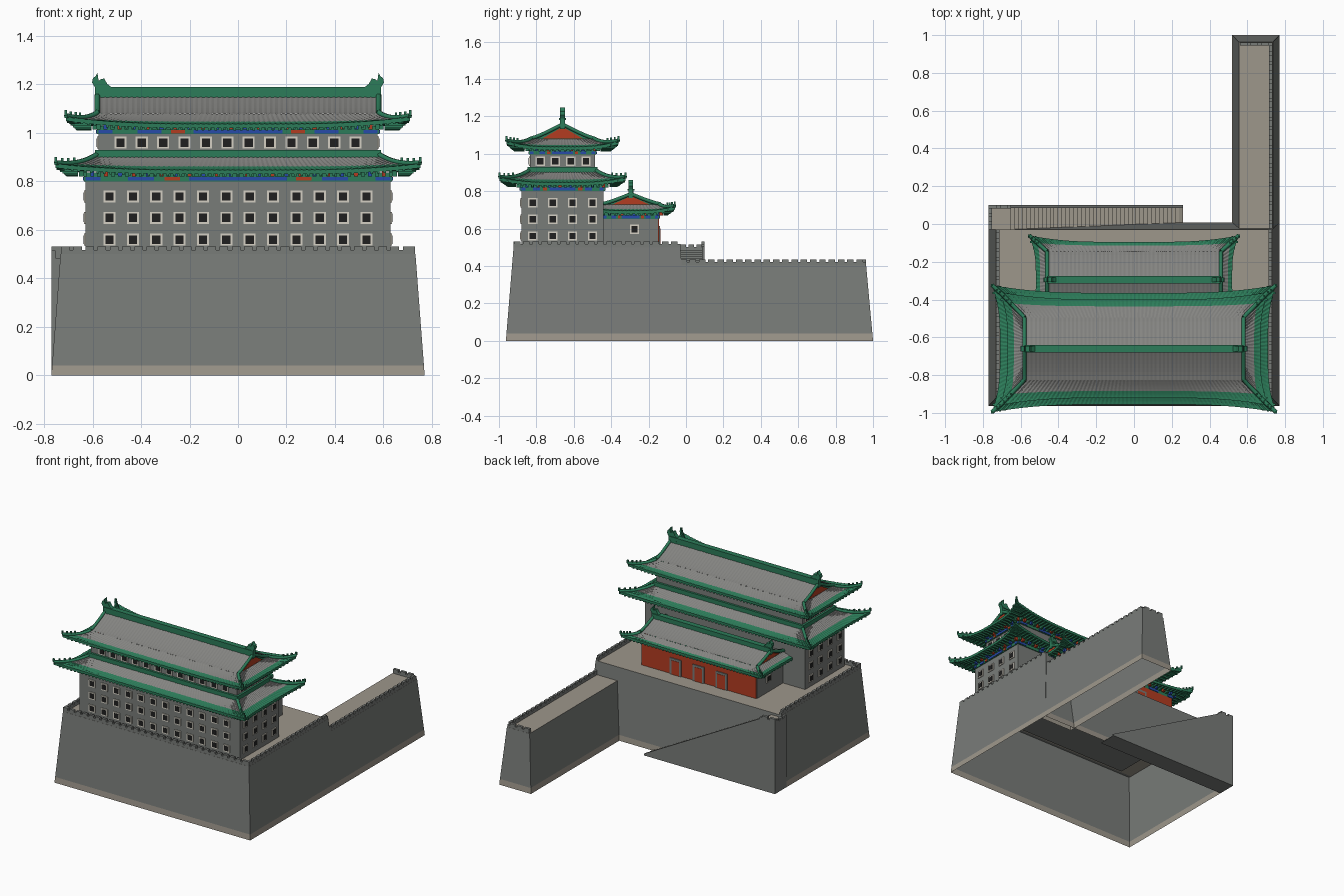
import bpy, bmesh

cube = bpy.data.objects.get("Cube")
if cube:
    bpy.data.objects.remove(cube, do_unlink=True)


def material(name, rgb):
    m = bpy.data.materials.new(name)
    m.use_nodes = True
    m.diffuse_color = (*rgb, 1)
    m.node_tree.nodes["Principled BSDF"].inputs["Base Color"].default_value = (*rgb, 1)
    return m


MATS = [material(n, c) for n, c in (
    ("brick_grey", (.19, .2, .19)), ("stone_beige", (.34, .31, .26)),
    ("glazed_green", (.025, .2, .1)), ("tile_grey", (.23, .23, .22)),
    ("painted_red", (.45, .045, .015)), ("painted_blue", (.02, .07, .4)),
    ("frame_white", (.66, .63, .55)), ("opening_black", (.014, .014, .014)))]
BRICK, STONE, GREEN, TILE, RED, BLUE, WHITE, BLACK = range(8)
CY = -.66       # centre line of the tower
AY = -.295      # centre line of the rear hall


def build(name, verts, faces, ids, rule=None):
    """Mesh object with a material per face, or by a rule on the faces."""
    me = bpy.data.meshes.new(name)
    me.from_pydata(verts, [], faces)
    for m in MATS:
        me.materials.append(m)
    bm = bmesh.new()
    bm.from_mesh(me)
    bm.faces.ensure_lookup_table()
    for f, i in zip(bm.faces, ids):
        f.material_index = i
    bmesh.ops.recalc_face_normals(bm, faces=bm.faces[:])
    bm.normal_update()
    if rule:
        for f in bm.faces:
            f.material_index = rule(f)
    bm.to_mesh(me)
    bm.free()
    ob = bpy.data.objects.new(name, me)
    bpy.context.collection.objects.link(ob)
    return ob


def boxes(name, items):
    """Many boxes (x0, x1, y0, y1, z0, z1, material) in one object."""
    v, f, ids = [], [], []
    for x0, x1, y0, y1, z0, z1, m in items:
        n = len(v)
        v += [(x, y, z) for z in (z0, z1) for x, y in ((x0, y0), (x1, y0), (x1, y1), (x0, y1))]
        f += [(n, n + 1, n + 2, n + 3), (n + 4, n + 5, n + 6, n + 7)]
        f += [(n + i, n + (i + 1) % 4, n + 4 + (i + 1) % 4, n + 4 + i) for i in range(4)]
        ids += [m] * 6
    return build(name, v, f, ids)


def prism(name, pts, axis, lo, hi, mat, rule=None):
    """Extrude a profile in xz along y, or in yz along x."""
    n = len(pts)
    v = [(d, p, q) if axis == "x" else (p, d, q) for d in (lo, hi) for p, q in pts]
    f = [tuple(range(n)), tuple(range(n, 2 * n))]
    f += [(i, (i + 1) % n, n + (i + 1) % n, n + i) for i in range(n)]
    return build(name, v, f, [mat] * len(f), rule)


def tube(name, pts, radius):
    cu = bpy.data.curves.new(name, "CURVE")
    cu.dimensions = "3D"
    cu.bevel_depth, cu.bevel_resolution, cu.use_fill_caps = radius, 1, True
    sp = cu.splines.new("POLY")
    sp.points.add(len(pts) - 1)
    for p, co in zip(sp.points, pts):
        p.co = (*co, 1)
    cu.materials.append(MATS[GREEN])
    bpy.context.collection.objects.link(bpy.data.objects.new(name, cu))


def battered_wall(name, low, high, top):
    """Open-bottomed sloping wall with a stone plinth and a paved top."""
    v = []
    for z in (0, .04, top):
        k = z / top
        x0, x1, y0, y1 = (a + (b - a) * k for a, b in zip(low, high))
        v += [(x0, y0, z), (x1, y0, z), (x1, y1, z), (x0, y1, z)]
    f = [(r + i, r + (i + 1) % 4, r + 4 + (i + 1) % 4, r + 4 + i) for r in (0, 4) for i in range(4)]
    f.append((8, 9, 10, 11))
    return build(name, v, f, [STONE] * 4 + [BRICK] * 4 + [STONE])


def parapet(name, axis, at, lo, hi, z):
    """Low wall with merlons, running along x or y."""
    runs = [(lo, hi, z, z + .017)]
    n = round((hi - lo) / .05)
    step = (hi - lo) / n
    runs += [(lo + i * step, lo + (i + .7) * step, z + .016, z + .031) for i in range(n)]
    boxes(name, [(a, b, at - .009, at + .009, c, d, BRICK) if axis == "x" else
                 (at - .009, at + .009, a, b, c, d, BRICK) for a, b, c, d in runs])


def window_items(axis, face, out, centres, heights, w=.025):
    """Pale frames and dark panes as thin plates on a wall."""
    items = []
    for c in centres:
        for z in heights:
            for r, d, m in ((w, .006, WHITE), (w * .68, .008, BLACK)):
                e0, e1 = sorted((face - out * .001, face + out * d))
                span = (c - r, c + r)
                items.append((*span, e0, e1, z - r, z + r, m) if axis == "x" else
                             (e0, e1, *span, z - r, z + r, m))
    return items


def spread(lo, hi, n):
    return [lo + (hi - lo) * i / (n - 1) for i in range(n)]


def painted_band(name, cy, a, b, z0, z1):
    """Painted beam with coloured panels below a row of brackets."""
    zm = (z0 + z1) / 2
    items = [(-a - .006, a + .006, cy - b - .006, cy + b + .006, z0, z1, GREEN)]
    panels = ((-1, -.9, BLUE), (-.72, -.55, BLUE), (-.48, -.38, RED), (-.32, .32, BLUE),
              (.38, .48, RED), (.55, .72, BLUE), (.9, 1, BLUE))
    for s in (-1, 1):
        for p, q, m in panels:
            e = sorted((cy + s * b, cy + s * (b + .01)))
            items.append((p * a, q * a, *e, z0 + .003, zm, m))
            e = sorted((s * a, s * (a + .01)))
            items.append((*e, cy + p * b, cy + q * b, z0 + .003, zm, m))
        colours = (GREEN, BLUE, GREEN, RED)
        for i, x in enumerate(spread(-a, a, round(a / .014))):
            e = sorted((cy + s * b, cy + s * (b + .026)))
            items.append((x - .008, x + .008, *e, zm + .002, z1 + .006, colours[i % 4]))
        for i, y in enumerate(spread(cy - b, cy + b, round(b / .014))):
            e = sorted((s * a, s * (a + .026)))
            items.append((*e, y - .008, y + .008, zm + .002, z1 + .006, colours[i % 4]))
    boxes(name, items)


def skirt_roof(name, cy, top, eave, flare, lift, wall, rows=8, pitch=.011):
    """Four-sided concave roof with ribbed tiles and upswept corners."""
    (a0, b0, z0), (a1, b1, z1) = top, eave
    rings = []
    for i in range(rows + 1):
        t = i / rows
        rings.append((a0 + (a1 - a0) * t, b0 + (b1 - b0) * t,
                      z1 + (z0 - z1) * (1 - t) ** 1.5, t * t, .0025))
    rings += [(a1, b1, z1 - .016, 1, 0), (*wall, z1 - .004, 0, 0)]
    nx, ny = 2 * round(a1 / pitch), 2 * round(b1 / pitch)
    v, f, ids = [], [], []
    for a, b, z, k, rib in rings:
        for side, n in enumerate((nx, ny, nx, ny)):
            for j in range(n):
                s = -1 + 2 * j / n
                g = k * abs(s) ** 4
                x, y = a + flare * g, b + flare * g
                p = ((s * x, -y), (x, s * y), (-s * x, y), (-x, -s * y))[side]
                v.append((p[0], p[1] + cy, z + lift * g + rib * (j % 2)))
    n = 2 * (nx + ny)
    for r in range(len(rings) - 1):
        for j in range(n):
            k = (j + 1) % n
            f.append((r * n + j, r * n + k, r * n + n + k, r * n + n + j))
            ids.append(TILE if r / rows < .6 else GREEN)
    build(name, v, f, ids)
    # Rafter ends
    items = []
    for s in (-1, 1):
        for u in spread(-1, 1, round(a1 / .013)):
            g = u ** 4
            e = sorted((cy + s * (wall[1] + .03), cy + s * (b1 + flare * g - .004)))
            x, z = u * a1, z1 + lift * g - .025
            items.append((x - .005, x + .005, *e, z, z + .01, GREEN))
        for u in spread(-1, 1, round(b1 / .013)):
            g = u ** 4
            e = sorted((s * (wall[0] + .03), s * (a1 + flare * g - .004)))
            y, z = cy + u * b1, z1 + lift * g - .025
            items.append((*e, y - .005, y + .005, z, z + .01, GREEN))
    # Hip ridges with small roof figures
    for sx in (-1, 1):
        for sy in (-1, 1):
            path = [(sx * (a + flare * k), cy + sy * (b + flare * k), z + lift * k + .006)
                    for a, b, z, k, _ in rings[:rows + 1]]
            tube(name + "_hip_ridge", path, .011)
            for x, y, z in path[rows - 3:]:
                items.append((x - .005, x + .005, y - .005, y + .005, z, z + .022, GREEN))
    boxes(name + "_rafters_and_figures", items)


def gable_roof(name, cy, a, b, z0, zr, scale=1, rows=8, pitch=.011):
    """Ribbed upper slopes, gable ends, ridge beam and ridge-end ornaments."""
    prof = [(b * i / rows, z0 + (zr - z0) * (1 - abs(i) / rows) ** 1.2) for i in range(-rows, rows + 1)]
    n = 2 * round(a / pitch)
    v = [(-a + 2 * a * j / n, cy + y, z + .0025 * (j % 2)) for y, z in prof for j in range(n + 1)]
    f = [(r * (n + 1) + j, r * (n + 1) + j + 1, (r + 1) * (n + 1) + j + 1, (r + 1) * (n + 1) + j)
         for r in range(2 * rows) for j in range(n)]
    build(name + "_slopes", v, f, [TILE] * len(f))
    h = zr - z0
    for s in (-1, 1):
        lo, hi = sorted((s * (a - .02), s * (a - .006)))
        prism(name + "_gable", [(cy + y, z) for y, z in prof], "x", lo, hi, GREEN)
        lo, hi = sorted((s * (a - .007), s * (a + .001)))
        tri = [(cy - b * .66, z0 + h * .04), (cy + b * .66, z0 + h * .04), (cy, z0 + h * .88)]
        prism(name + "_gable_panel", tri, "x", lo, hi, RED)
        tube(name + "_verge_ridge", [(s * a, cy + y, z + .006) for y, z in prof], .011)
        horn = [(-.065, .03), (-.04, .05), (-.028, .072), (-.012, .068), (-.005, .062), (0, .095),
                (.008, .08), (.018, .074), (.022, .055), (.01, .035), (.01, -.02), (-.03, -.02)]
        prism(name + "_ridge_ornament", [(s * (a + x * scale), zr + z * scale) for x, z in horn],
              "y", cy - .014 * scale, cy + .014 * scale, GREEN)
    boxes(name + "_ridge_beam", [(-a, a, cy - .013, cy + .013, zr - .01, zr + .037 * scale, GREEN),
                                 (-a, a, cy - .019, cy + .019, zr + .027 * scale, zr + .037 * scale, GREEN)])


# Fortified base and side wall
battered_wall("base", (-.77, .77, -.963, .008), (-.732, .732, -.922, -.03), .5)
battered_wall("side_wall", (.52, .77, -.03, 1), (.556, .735, -.03, .963), .405)
parapet("base_front_parapet", "x", -.912, -.73, .73, .5)
for sx, nm in ((-1, "right"), (1, "left")):
    parapet("base_" + nm + "_parapet", "y", sx * .722, -.92, -.03, .5)
parapet("side_wall_parapet", "y", .725, -.03, .96, .405)
parapet("side_wall_end_parapet", "x", .953, .56, .73, .405)

# Stair ramp behind the base
STEPS = 44
profile = [(-.77, 0), (-.77, .485)]
for i in range(STEPS):
    x = -.65 + .91 * i / STEPS
    z = .485 * (1 - i / STEPS)
    profile += [(x, z), (x, z - .485 / STEPS)]
profile[-1] = (.26, .003)
profile.append((.26, 0))
prism("stair_ramp", profile, "y", -.03, .088, BRICK,
      lambda f: STONE if f.normal.z > .5 else BRICK)
prism("stair_side_wall", [(-.77, 0), (.26, 0), (.26, .012), (-.65, .505), (-.77, .505)],
      "y", .086, .1, BRICK)
parapet("landing_end_parapet", "y", -.761, -.03, .1, .485)
parapet("landing_back_parapet", "x", .091, -.77, -.65, .5)

# Tower storeys with windows
boxes("tower_walls", [(-.63, .63, CY - .22, CY + .22, .49, .835, BRICK),
                      (-.575, .575, CY - .173, CY + .173, .83, 1.03, BRICK)])
rows3 = (.56, .65, .738)
wins = window_items("x", CY - .22, -1, spread(-.53, .53, 12), rows3)
wins += window_items("x", CY - .173, -1, spread(-.485, .485, 12), (.96,))
for s in (-1, 1):
    wins += window_items("y", s * .63, s, spread(-.82, -.5, 4), rows3)
    wins += window_items("y", s * .575, s, spread(-.78, -.535, 4), (.96,))
boxes("tower_windows", wins)
painted_band("lower_painted_band", CY, .63, .22, .8, .837)
painted_band("upper_painted_band", CY, .575, .173, .995, 1.028)

# Tower roofs
skirt_roof("lower_roof", CY, (.575, .173, .91), (.71, .295, .846), .042, .026, (.63, .22))
boxes("lower_roof_collar", [(-.59, .59, CY - .188, CY + .188, .885, .93, GREEN)])
skirt_roof("upper_roof", CY, (.58, .165, 1.078), (.67, .26, 1.036), .04, .03, (.575, .173))
gable_roof("upper_roof", CY, .58, .165, 1.078, 1.153)

# Rear hall with red front and doors
boxes("rear_hall_walls", [(-.455, .455, -.45, -.15, .49, .685, BRICK),
                          (-.45, .45, -.151, -.144, .5, .65, RED)])
doors = []
for x in (-.18, 0, .18):
    doors += [(x - .045, x + .045, -.146, -.138, .5, .615, BRICK),
              (x - .03, x + .03, -.14, -.136, .5, .6, RED)]
boxes("rear_hall_doors", doors)
boxes("rear_hall_windows", [w for s in (-1, 1) for w in window_items("y", s * .455, s, (-.275,), (.597,))])
painted_band("rear_hall_painted_band", AY, .455, .145, .65, .688)
skirt_roof("rear_hall_roof", AY, (.46, .15, .727), (.52, .2, .695), .035, .022, (.455, .145))
gable_roof("rear_hall_roof", AY, .46, .15, .727, .78, .85)
